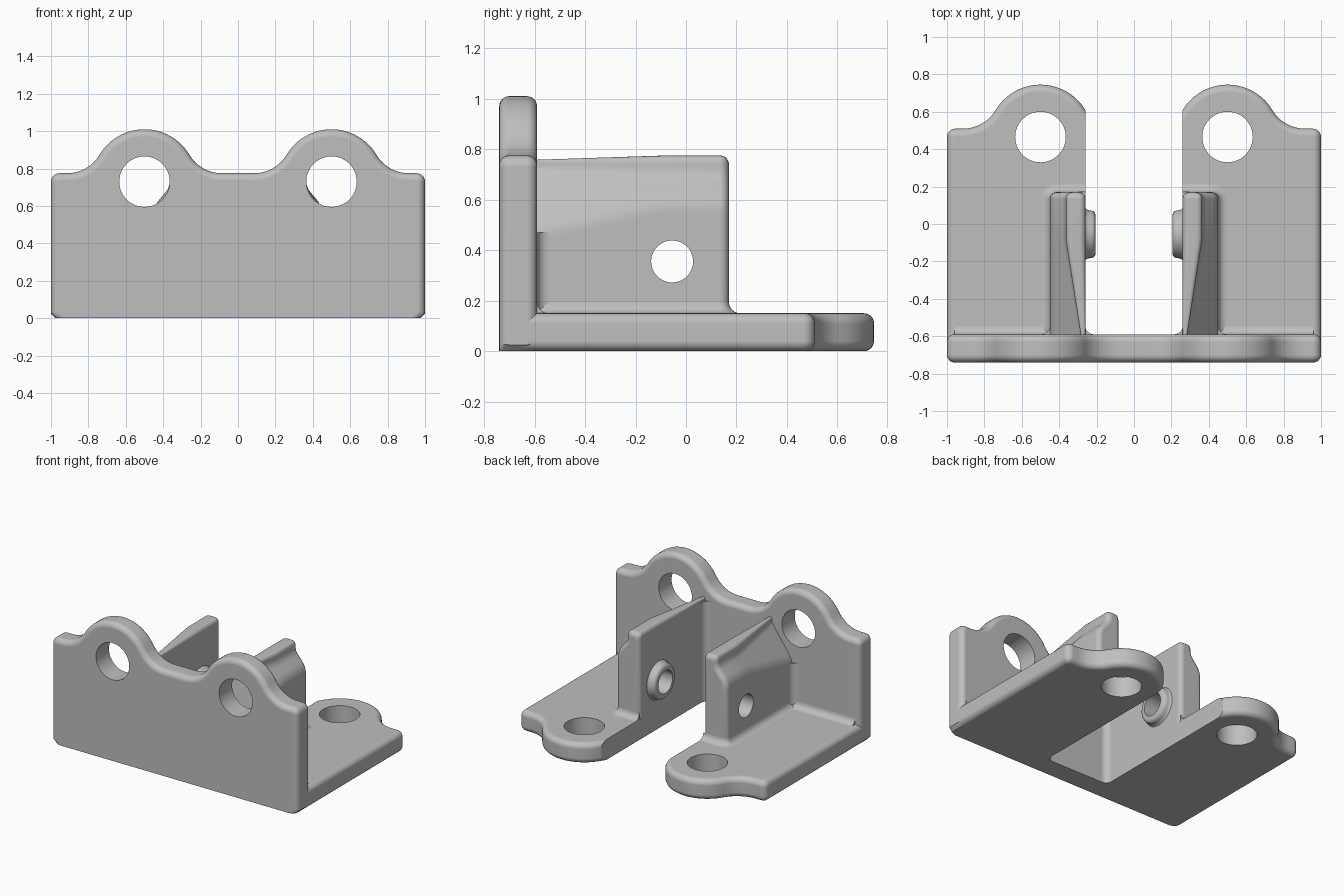
import bpy, bmesh
from math import cos, sin, pi, radians, sqrt, atan2
from mathutils import Vector, Matrix

old = bpy.data.objects.get("Cube")
if old:
    bpy.data.objects.remove(old, do_unlink=True)

grey = bpy.data.materials.new("plain grey")
grey.use_nodes = True
grey.diffuse_color = (0.52, 0.52, 0.52, 1)
grey.node_tree.nodes["Principled BSDF"].inputs["Base Color"].default_value = (0.52, 0.52, 0.52, 1)

# Main dimensions
FRONT, BACK = -0.74, -0.59      # front plate faces
THICK, INNER = 0.15, 0.26       # plate thickness, inner edge of each foot
EDGE, LUG, SWEEP = 0.04, 0.28, 0.2
HOLE = 0.135


def add_object(name, bm):
    bmesh.ops.recalc_face_normals(bm, faces=bm.faces[:])
    me = bpy.data.meshes.new(name)
    bm.to_mesh(me)
    bm.free()
    me.materials.append(grey)
    ob = bpy.data.objects.new(name, me)
    bpy.context.scene.collection.objects.link(ob)
    return ob


def loft(name, rings, capped=True):
    """Skin a list of closed rings; capped ends or wrapped round."""
    bm = bmesh.new()
    rows = [[bm.verts.new(p) for p in ring] for ring in rings]
    n = len(rows[0])
    pairs = list(zip(rows, rows[1:])) + ([] if capped else [(rows[-1], rows[0])])
    for a, b in pairs:
        for i in range(n):
            j = (i + 1) % n
            bm.faces.new((a[i], a[j], b[j], b[i]))
    if capped:
        bm.faces.new(rows[0])
        bm.faces.new(rows[-1])
    return add_object(name, bm)


def arc(cx, cy, r, a0, a1, n):
    angles = [a0 + (a1 - a0) * i / n for i in range(n + 1)]
    return [(cx + r * cos(a), cy + r * sin(a)) for a in angles]


def inset(pts, d, locked=lambda a, b: False):
    """Move the edges of a counter-clockwise outline inward, except locked ones."""
    out = []
    for i, p in enumerate(pts):
        q, s = pts[i - 1], pts[(i + 1) % len(pts)]
        p2 = Vector(p)
        e1, e2 = (p2 - Vector(q)).normalized(), (Vector(s) - p2).normalized()
        n1, n2 = Vector((-e1.y, e1.x)), Vector((-e2.y, e2.x))
        d1 = 0 if locked(q, p) else d
        d2 = 0 if locked(p, s) else d
        det = n1.x * n2.y - n1.y * n2.x
        if abs(det) < 0.01:
            move = (n1 * d1 + n2 * d2) / 2
        else:
            move = Vector((d1 * n2.y - d2 * n1.y, n1.x * d2 - n2.x * d1)) / det
        out.append(tuple(p2 + move))
    return out


def soften(pts, radii, n=5):
    """Replace each corner by a short curve."""
    out = []
    for i, p in enumerate(pts):
        p = Vector(p)
        a, b = Vector(pts[i - 1]) - p, Vector(pts[(i + 1) % len(pts)]) - p
        t = min(radii[i], 0.45 * a.length, 0.45 * b.length)
        a, b = p + a.normalized() * t, p + b.normalized() * t
        for k in range(n + 1):
            u = k / n
            out.append(tuple(a * (1 - u) ** 2 + p * 2 * u * (1 - u) + b * u * u))
    return out


def rounded_plate(name, outline, place, locked):
    """Plate with rounded rims; place(u, v, depth) puts it in space."""
    steps = [(EDGE * (1 - cos(k * pi / 12)), EDGE * (1 - sin(k * pi / 12))) for k in range(7)]
    steps += [(THICK - t, d) for t, d in reversed(steps)]
    return loft(name, [[place(u, v, t) for u, v in inset(outline, d, locked)] for t, d in steps])


def lug_outline(cx, h, whole):
    """Round lug blending into a straight edge at height h, right to left."""
    rise = SWEEP + 0.045
    reach = sqrt((LUG + SWEEP) ** 2 - rise ** 2)
    tilt = atan2(rise, reach)
    blend = arc(cx + reach, h + SWEEP, SWEEP, -pi / 2, tilt - pi, 8)[:-1]
    if whole:
        dome = arc(cx, h - 0.045, LUG, tilt, pi - tilt, 28)
        return blend + dome + [(2 * cx - x, y) for x, y in reversed(blend)]
    stop = pi - atan2(sqrt(LUG ** 2 - (cx - INNER) ** 2), cx - INNER)
    dome = arc(cx, h - 0.045, LUG, tilt, stop, 28)
    dome[-1] = (INNER, dome[-1][1])
    return blend + dome


def mirror(ob):
    ob.modifiers.new("mirror", 'MIRROR').use_axis[0] = True
    return ob


def drill(ob, centres, axis, r):
    """Cut round holes along an axis."""
    bm = bmesh.new()
    turn = Vector((0, 0, 1)).rotation_difference(Vector(axis)).to_matrix().to_4x4()
    for c in centres:
        bmesh.ops.create_cone(bm, cap_ends=True, segments=48, radius1=r, radius2=r,
                              depth=0.5, matrix=Matrix.Translation(c) @ turn)
    cutter = add_object("hole_cutter", bm)
    cutter.hide_render = True
    mod = ob.modifiers.new("holes", 'BOOLEAN')
    mod.operation, mod.solver, mod.object = 'DIFFERENCE', 'EXACT', cutter
    return cutter


def fillet(name, path, up, r=0.045):
    """Concave strip along a path of (corner point, outward direction)."""
    up = Vector(up)
    rings = []
    for p, out in path:
        p, out = Vector(p), Vector(out)
        c = p + (out + up) * r
        rings.append([p] + [c - (out * cos(a) + up * sin(a)) * r
                            for a in (k * pi / 12 for k in range(7))])
    return mirror(loft(name, rings))


cutters, parts = [], []

# Front plate with two lugs
top = 0.775
half = [(0.975, 0), (1, 0.025)] + arc(0.955, top - 0.045, 0.045, 0, pi / 2, 6)
half += lug_outline(0.5, top, True)
outline = half + [(-x, z) for x, z in reversed(half)]
plate = rounded_plate("front_plate", outline, lambda u, v, t: (u, FRONT + t, v),
                      lambda a, b: abs(a[1]) + abs(b[1]) < 1e-5)
cutters.append(drill(plate, [(s * 0.5, -0.66, 0.73) for s in (1, -1)], (0, 1, 0), HOLE))
parts.append(plate)

# Pair of flat feet with lugs at the back
start = -0.66
outline = [(INNER, start), (1, start)] + arc(0.955, 0.465, 0.045, 0, pi / 2, 6)
outline += lug_outline(0.5, 0.51, False)
foot = rounded_plate("foot", outline, lambda u, v, t: (u, v, t),
                     lambda a, b: any(abs(a[i] - e) + abs(b[i] - e) < 1e-5
                                      for i, e in ((0, INNER), (1, start))))
cutters.append(drill(foot, [(0.5, 0.465, 0.1)], (0, 0, 1), HOLE))
parts.append(mirror(foot))


# Upright ribs: thick below, thin above, tapering toward the front plate
def rib_section(y, ledge, thin, neck, crest, d=0.0):
    pts = [(INNER, 0.05), (0.45, 0.05), (0.45, ledge), (thin, neck), (thin, crest), (INNER, crest)]
    pts = soften(inset(pts, d), [0, 0, 0.05, 0.05, 0.035, 0.035])
    return [(x, y, z) for x, z in pts]


back_section = (0.6, 0.365, 0.7, top)
rib_back, rib_round = 0.17, 0.035
rings = [rib_section(-0.62, 0.48, 0.28, 0.72, 0.757), rib_section(-0.08, *back_section)]
for k in range(7):
    a = k * pi / 12
    rings.append(rib_section(rib_back - rib_round * (1 - sin(a)), *back_section,
                             rib_round * (1 - cos(a))))
# drop the repeated corner points so no face collapses
rib = loft("rib", [r[5:6] + r[6:7] + r[12:] for r in rings])
cutters.append(drill(rib, [(0.4, -0.055, 0.355)], (1, 0, 0), 0.083))
parts.append(mirror(rib))

# Raised ring round the pin hole, on the inner side of each rib
profile = [(0.083, 0.263), (0.083, 0.205), (0.1, 0.205), (0.113, 0.208), (0.122, 0.215),
           (0.127, 0.226), (0.129, 0.245), (0.135, 0.256), (0.142, 0.263)]
boss = loft("pin_boss", [[(x, -0.055 + r * cos(k * pi / 24), 0.355 + r * sin(k * pi / 24))
                          for k in range(48)] for r, x in profile], capped=False)
parts.append(mirror(boss))

# Inside corner fillets
z_axis, y_axis, x_axis = (0, 0, 1), (0, 1, 0), (1, 0, 0)
parts.append(fillet("foot_fillet", [((0.45, BACK, THICK), y_axis), ((0.96, BACK, THICK), y_axis)], z_axis))
path = [((0.45, BACK, THICK), x_axis)]
for k in range(7):
    a = k * pi / 12
    path.append(((0.45 - rib_round * (1 - cos(a)), rib_back - rib_round * (1 - sin(a)), THICK),
                 (cos(a), sin(a), 0)))
path.append(((INNER, rib_back, THICK), y_axis))
parts.append(fillet("rib_base_fillet", path, z_axis))
parts.append(fillet("rib_outer_fillet", [((0.45, BACK, z), x_axis) for z in (0.14, 0.47)], y_axis))
parts.append(fillet("rib_inner_fillet", [((INNER, BACK, z), (-1, 0, 0)) for z in (0, 0.735)], y_axis))

# Apply the modifiers, then smooth shading with sharp hole rims
for ob in parts:
    bpy.ops.object.select_all(action='DESELECT')
    ob.select_set(True)
    bpy.context.view_layer.objects.active = ob
    bpy.ops.object.convert(target='MESH')
    bpy.ops.object.shade_smooth_by_angle(angle=radians(32))
    ob.modifiers.new("even_shading", 'WEIGHTED_NORMAL').keep_sharp = True
for cutter in cutters:
    bpy.data.objects.remove(cutter, do_unlink=True)
